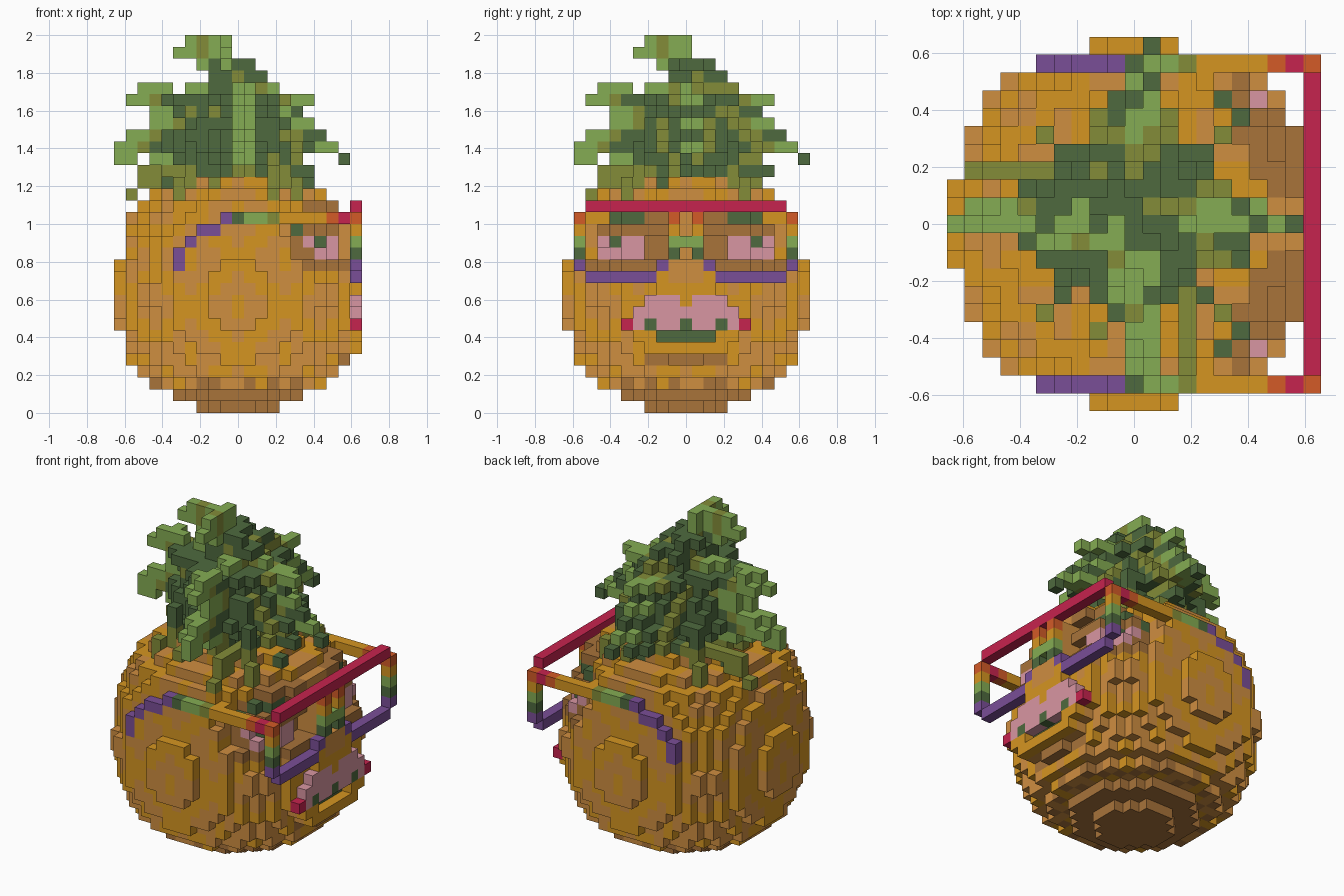
import bpy, bmesh, math, random
from mathutils import Vector

if "Cube" in bpy.data.objects:
    bpy.data.objects.remove(bpy.data.objects["Cube"])

S = 0.0625                      # voxel size
rng = random.Random(4)
COLOURS = {
    "gold": (213, 149, 33), "orange": (207, 142, 64), "brown": (168, 115, 58),
    "pink": (217, 150, 162), "dark_green": (78, 106, 62), "olive": (131, 140, 56),
    "light_green": (133, 172, 83), "purple": (122, 78, 151), "red": (198, 35, 78),
    "rust": (211, 91, 39)}
NAMES = list(COLOURS)


def linear(c):
    c /= 255
    return c / 12.92 if c <= 0.04045 else ((c + 0.055) / 1.055) ** 2.4


MATS = []
for name, rgb in COLOURS.items():
    m = bpy.data.materials.new(name)
    m.use_nodes = True
    col = tuple(linear(c) for c in rgb) + (1,)
    m.diffuse_color = col
    bsdf = m.node_tree.nodes["Principled BSDF"]
    bsdf.inputs["Base Color"].default_value = col
    bsdf.inputs["Roughness"].default_value = 0.9
    MATS.append(m)

# each part maps a grid cell (x, y, layer) to a colour name
parts = {n: {} for n in ("glasses", "eyes", "eyebrows", "mouth", "leaf_crown", "fruit_body")}


def both(part, x, y, k, colour):
    """Set a cell and its mirror across the face's centre line."""
    for s in (-1, 1):
        parts[part][(x, s * y, k)] = colour


# --- Fruit body: rounded ball, diamond pattern, recessed eye sockets ---
RADII = [3, 5, 7, 8, 9, 9, 9, 10, 10, 10, 10, 10, 10, 9, 9, 9, 9, 8, 7, 5]
# first empty x in the sockets by |y|, for layers 13-14, 15, 16 and 17
SOCKET = {2: (8, 9, 8, 9), 3: (8, 9, 8, 9), 4: (8, 9, 8, 9), 5: (8, 9, 8, 9),
          6: (7, 8, 7, 6), 7: (7, 7, 5, 5), 8: (5, 5, 5, 5)}


def body_colour(x, y, k):
    if k <= 1 or (k == 2 and (x + y) % 3 == 0):
        return "brown"
    if 12 <= k <= 17 and x >= (6 if k in (12, 17) else 5) and 2 <= abs(y) <= 8:
        return "brown"
    if k == 4 and x >= 7 and abs(y) <= 3:
        return "brown"
    if x >= 8 and abs(y) <= 1 and k >= 9:
        return "orange" if k > 10 else "gold"
    a = x if abs(y) > abs(x) else y
    u, v = (k - 9 + a) % 8, (k - 9 - a) % 8
    core = u in (7, 0) and v in (7, 0)
    return "gold" if u in (3, 4) or v in (3, 4) or core else "orange"


def in_body(x, y, k, r):
    dz = abs(k - 9.5) * (0.85 if k > 12 else 1)
    flat = abs(x) ** 2.2 + abs(y) ** 2.2
    if flat + dz ** 2.2 > 169.8:
        return False
    if (k < 3 or k > 17) and flat > (r + 0.31) ** 2.2:
        return False
    if 13 <= k <= 17 and abs(y) in SOCKET:
        return x < SOCKET[abs(y)][max(0, k - 14)]
    return True


for k, r in enumerate(RADII):
    for x in range(-r, r + 1):
        for y in range(-r, r + 1):
            if in_body(x, y, k, r):
                parts["fruit_body"][(x, y, k)] = body_colour(x, y, k)

# --- Eyes and eyebrows ---
for x, y, k in ((7, 7, 13), (6, 7, 14), (7, 6, 13), (8, 5, 13), (8, 5, 14), (8, 4, 13), (8, 4, 14)):
    both("eyes", x, y, k, "pink")
both("eyes", 7, 6, 14, "dark_green")
for x, y, k in ((5, 7, 15), (6, 6, 16), (7, 5, 16), (7, 4, 16)):
    both("eyebrows", x, y, k, "dark_green")

# --- Mouth: upper lip, corners, opening and lower lip ---
for y in range(5):
    if 0 < y <= 3:
        both("mouth", 10, y, 9, "pink")
    both("mouth", 10, y, 8, "pink")
    if y <= 3:
        both("mouth", 10, y, 7, "pink" if y in (1, 2) else "dark_green")
        both("mouth", 10, y, 5, "gold")
    if y <= 2:
        both("mouth", 9, y, 6, "dark_green")
    else:
        both("mouth", 10, y, 6, "gold")
both("mouth", 10, 4, 7, "pink")
both("mouth", 10, 5, 7, "red")

# --- Glasses: top bar, rims, bridge and bent temple arms ---
RIM = {12: "purple", 13: "dark_green", 14: "light_green", 15: "gold", 16: "rust"}
for y in range(9):
    both("glasses", 10, y, 17, "red")
    if y >= 3:
        both("glasses", 10, y, 11, "purple")
for k, c in RIM.items():
    both("glasses", 10, 9, k, c)
    both("glasses", 10, 2 if k == 12 else 1, k, c)
both("glasses", 10, 0, 14, "light_green")
ARM = ["dark_green", "light_green", "light_green", "olive"] + ["gold"] * 4 + ["rust", "red"]
for x, c in enumerate(ARM):
    both("glasses", x, 9, 16, c)
for x, k in ((-1, 16), (-2, 15), (-3, 15), (-4, 14), (-5, 13), (-5, 12)):
    both("glasses", x, 9, k, "purple")

# --- Leaf crown: crossed fins sharing one stepped outline ---
FIN = {31: [(-4, -1)], 30: [(-5, -1)], 29: [(-3, 1)], 28: [(-2, 2)],
       27: [(-8, -6), (-4, 3)], 26: [(-9, 6)], 25: [(-7, 5)], 24: [(-7, 6)],
       23: [(-9, 7)], 22: [(-10, 8)], 21: [(-10, -9), (-7, 5), (9, 9)],
       20: [(-6, 6)], 19: [(-4, 4)]}
crown = parts["leaf_crown"]


def leaf_colour(a, lo, hi, k, shrink):
    d = min(a - lo, hi - a)
    if k >= 30:
        return "olive" if a == -3 else "light_green"
    if shrink > 1:
        return "olive" if d == 0 and (a + k) % 3 == 0 else "dark_green"
    if a >= 9 or k <= 20:
        return "olive" if a < 0 and d <= 1 else "dark_green"
    if d <= 1 and abs(a) > 2 and (a < 0 or k % 2 == 0):
        return "light_green"
    return "olive" if d == 2 or (d < 2 and k % 3 == 0) else "dark_green"


def fin(off_x, off_y, shrink, bottom, top):
    """Add one fin along x (at y = off_x) and one along y (at x = off_y)."""
    for k in range(bottom, top + 1):
        for lo, hi in FIN[k]:
            lo, hi = lo + shrink, hi - shrink
            for a in range(lo, hi + 1):
                if shrink > 1 and (abs(a) + abs(off_x) > 7 or rng.random() < 0.06):
                    continue
                c = leaf_colour(a, lo, hi, k, shrink)
                crown.setdefault((a, off_x, k), c)
                crown.setdefault((off_y, a + 1, k), c)


fin(-1, -1, 0, 28, 31)
fin(0, 1, 0, 19, 28)
fin(1, 0, 1, 19, 29)
fin(-1, -1, 2, 19, 27)
for off, shrink, top in ((2, 3, 26), (-2, 3, 26), (3, 5, 24), (-3, 5, 24)):
    fin(off, off, shrink, 19, top)

# low drooping leaves
for a, k in ((-9, 18), (-8, 19), (-7, 19), (-8, 20), (-7, 20), (-6, 20), (-5, 20), (-4, 20)):
    crown[(a, 3, k)] = "olive"
    crown[(3, a + 1, k)] = "olive"

# light midrib on the outer edge of the central fins
for k in range(23, 29):
    for p in ((0, -4, k), (0, -3, k), (3, 0, k), (4, 0, k)):
        if p in crown:
            crown[p] = "light_green"

# diagonal leaves arching outwards and drooping
for i in range(4):
    ang = math.pi / 4 + i * math.pi / 2
    for j in range(24):
        t = j / 23
        x, y = (round(math.cos(ang) * 7 * t), round(math.sin(ang) * 7 * t))
        k = round(21 + 4.5 * math.sin(math.pi * t * 1.05) - 2.5 * t)
        c = "dark_green" if t < 0.75 else "olive"
        for h in (0, 1):
            crown.setdefault((x, y, k - h), c)

# short sprouts round the foot of the crown
for i in range(12):
    ang = i * math.pi / 6 + 0.2
    r = 4 + i % 3
    crown.setdefault((round(r * math.cos(ang)), round(r * math.sin(ang)), 20 - (r == 6)),
                     ("olive", "dark_green")[i % 2])

# --- Resolve overlaps, then mesh only the exposed cell sides ---
owner = {}
for n, cells in parts.items():
    for p in cells:
        owner.setdefault(p, n)
AXES = [Vector(v) for v in ((1, 0, 0), (0, 1, 0), (0, 0, 1))]


def build(name, cells):
    bm = bmesh.new()
    verts = {}

    def vert(p):
        key = tuple(round(2 * c) for c in p)
        if key not in verts:
            verts[key] = bm.verts.new(p * S)
        return verts[key]

    for (x, y, k), colour in cells.items():
        if owner[(x, y, k)] != name:
            continue
        centre = Vector((x, y, k + 0.5))
        for i in range(3):
            u, v = AXES[(i + 1) % 3] / 2, AXES[(i + 2) % 3] / 2
            for s in (1, -1):
                n = AXES[i] * s
                if (x + int(n.x), y + int(n.y), k + int(n.z)) in owner:
                    continue
                m = centre + n / 2
                ring = [m - u - v, m + u - v, m + u + v, m - u + v]
                f = bm.faces.new([vert(q) for q in ring[::s]])
                f.material_index = NAMES.index(colour)
    me = bpy.data.meshes.new(name)
    bm.to_mesh(me)
    bm.free()
    for m in MATS:
        me.materials.append(m)
    ob = bpy.data.objects.new(name, me)
    bpy.context.collection.objects.link(ob)


for n, cells in parts.items():
    build(n, cells)
